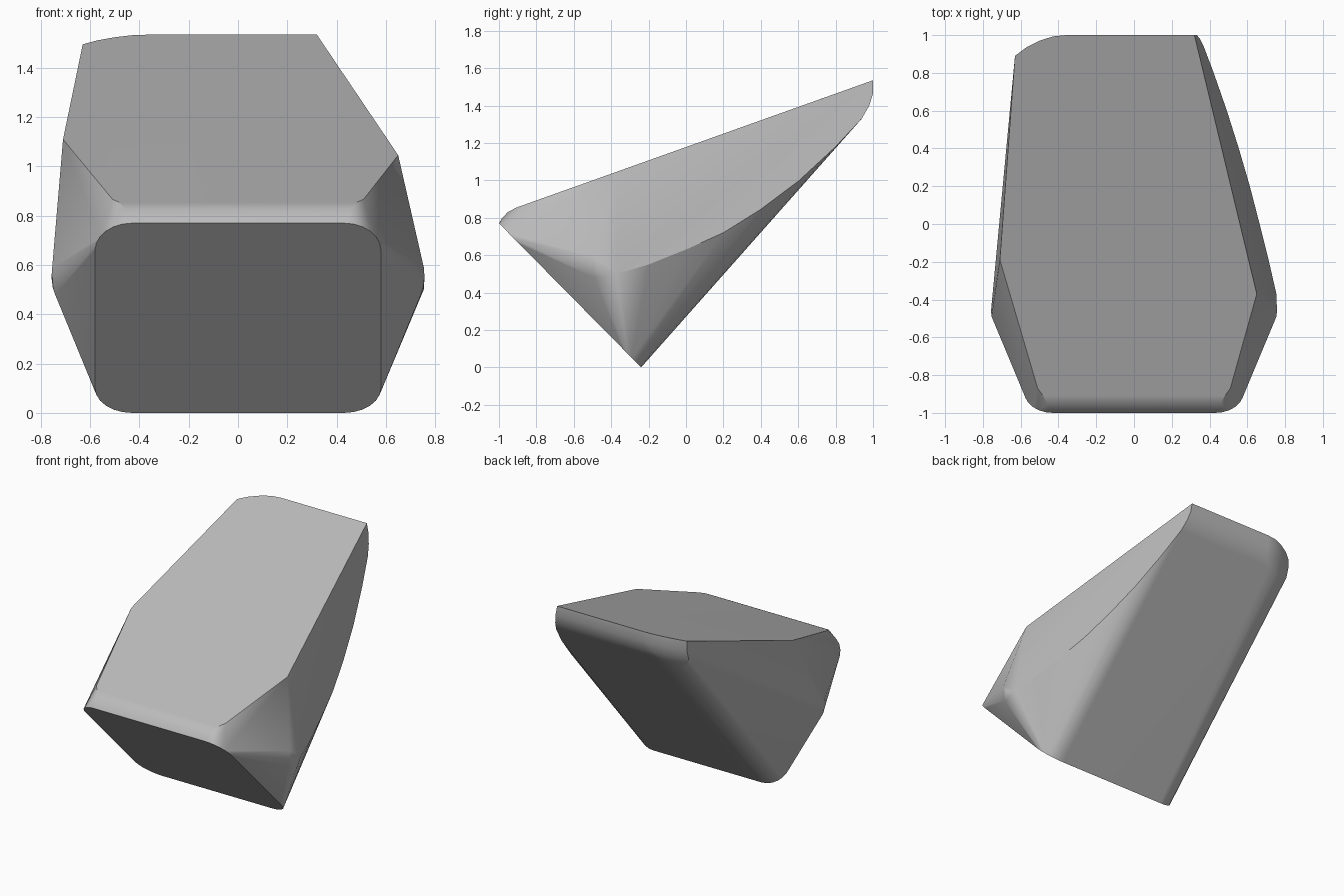
import bpy
import bmesh
import math

cube = bpy.data.objects.get("Cube")
if cube:
    bpy.data.objects.remove(cube, do_unlink=True)

stone = bpy.data.materials.new("stone grey")
stone.use_nodes = True
grey = (0.5, 0.5, 0.5, 1)
stone.diffuse_color = grey
stone.node_tree.nodes["Principled BSDF"].inputs["Base Color"].default_value = grey


def top(x, y):
    """Point on the sloping top plane."""
    return (x, y, 1.535 - 0.357 * (1 - y))


def front(x, z):
    """Point on the undercut front plane."""
    return (x, -0.24 - z * 0.987, z)


def bottom(x, y, lift=0.0):
    """Point on, or lifted off, the sloping underside."""
    return (x, y, (y + 0.24) * 1.127 + lift)


def left_cut(y, z):
    """Point on the flat cut along the left side."""
    edge_x = 0.65 - 0.241 * (y + 0.37)
    edge_z = 1.535 - 0.357 * (1 - y)
    return (edge_x + 0.19 * (edge_z - z), y, z)


points = []

# Front face: rounded rectangle
for side in (-1, 1):
    for i in range(7):
        a = math.radians(15 * i)
        x = side * (0.43 + 0.15 * math.sin(a))
        points.append(front(x, 0.66 + 0.11 * math.cos(a)))
        points.append(front(x, 0.1 - 0.1 * math.cos(a)))
    # Rounded lip above the front face
    points += [(side * 0.45, -0.985, 0.795), (side * 0.46, -0.955, 0.828),
               top(side * 0.48, -0.91), top(side * 0.51, -0.87)]
    # Flared shoulder
    points += [(side * 0.742, -0.49, 0.48), (side * 0.752, -0.47, 0.51),
               (side * 0.757, -0.46, 0.55), (side * 0.754, -0.49, 0.59)]

# Left cut: top edge, then the curved edge along the underside
points += [top(0.65, -0.37), top(0.32, 1)]
for y, z in ((-0.37, 0.5), (-0.2, 0.55), (0, 0.63), (0.2, 0.72), (0.4, 0.845),
             (0.6, 0.995), (0.8, 1.18), (0.94, 1.33), (0.98, 1.4), (1, 1.465)):
    points.append(left_cut(y, z))

# Right side and rounded back corner
points.append(top(-0.71, -0.19))
for x, y in ((-0.36, 1), (-0.43, 0.993), (-0.5, 0.97), (-0.57, 0.935), (-0.63, 0.89)):
    px, py, pz = top(x, y)
    points += [(px, py, pz), (px, py, pz - 0.07), (px, py - 0.02, pz - 0.135)]
points += [bottom(-0.42, 0.94), bottom(-0.49, 0.915, 0.005),
           bottom(-0.56, 0.88, 0.03), bottom(-0.61, 0.85, 0.07)]

# Skin the block and merge flat areas
bm = bmesh.new()
for p in points:
    bm.verts.new(p)
bmesh.ops.convex_hull(bm, input=bm.verts[:])
bmesh.ops.delete(bm, geom=[v for v in bm.verts if not v.link_faces], context="VERTS")
bmesh.ops.dissolve_limit(bm, angle_limit=math.radians(1.5), verts=bm.verts[:], edges=bm.edges[:])
bmesh.ops.recalc_face_normals(bm, faces=bm.faces[:])
mesh = bpy.data.meshes.new("faceted_block")
bm.to_mesh(mesh)
bm.free()
mesh.materials.append(stone)

block = bpy.data.objects.new("faceted_block", mesh)
bpy.context.collection.objects.link(block)
bpy.context.view_layer.objects.active = block
block.select_set(True)
bpy.ops.object.shade_smooth_by_angle(angle=math.radians(28))
weighted = block.modifiers.new("even shading", "WEIGHTED_NORMAL")
weighted.keep_sharp = True
